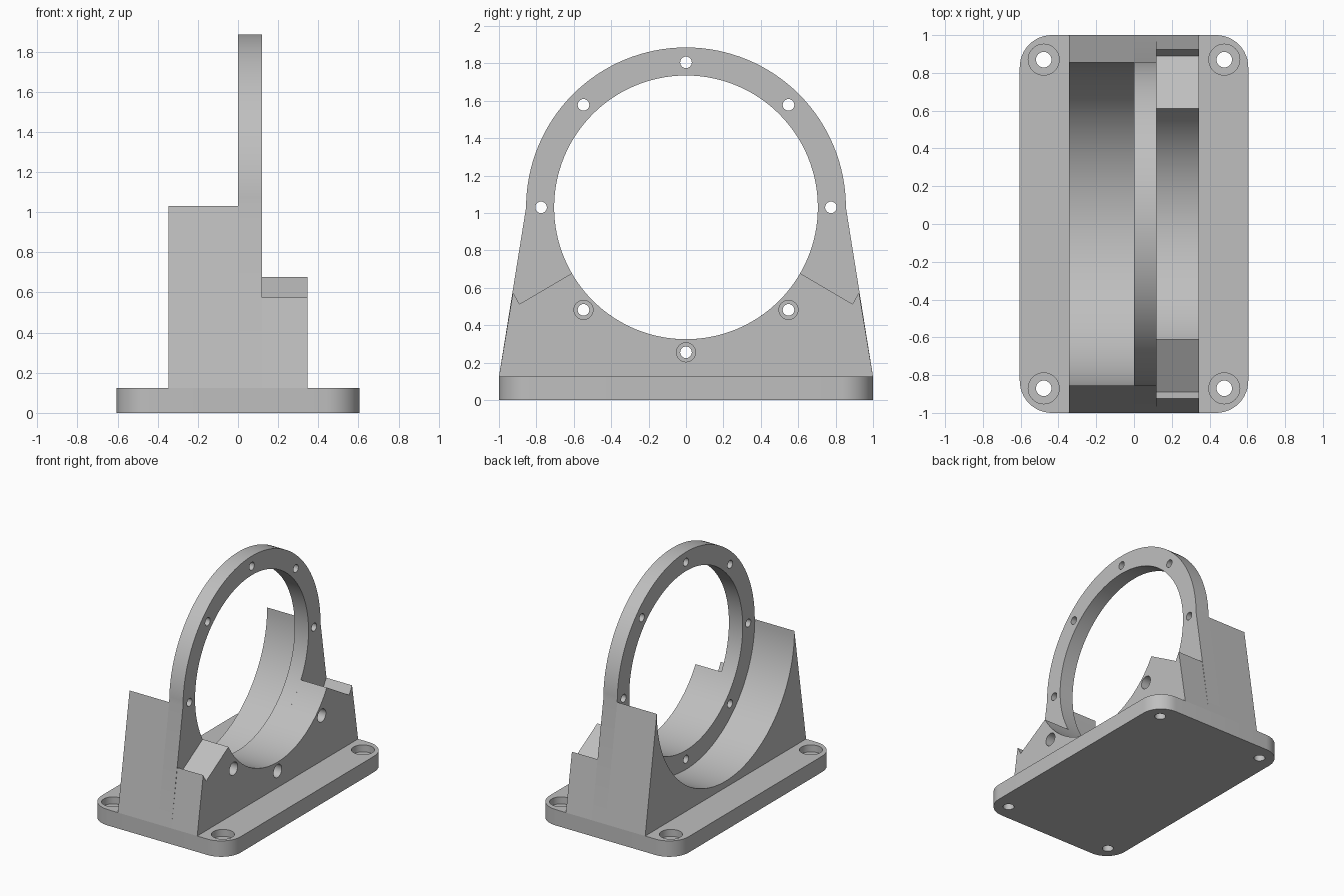
import bpy, bmesh
from math import sin, cos, radians
from mathutils import Matrix, Vector

if "Cube" in bpy.data.objects:
    bpy.data.objects.remove(bpy.data.objects["Cube"])

AXIS_Z, R_BORE, R_RING, R_BOLTS = 1.03, 0.705, 0.855, 0.775
BASE_TOP, X_REAR, X_RING, X_FRONT = 0.125, -0.345, 0.12, 0.345

grey = bpy.data.materials.new("machined grey")
grey.use_nodes = True
colour = (0.52, 0.52, 0.52, 1)
grey.diffuse_color = colour
grey.node_tree.nodes["Principled BSDF"].inputs["Base Color"].default_value = colour


def arc(cx, cy, r, start, end, steps):
    """Points along an arc, angles in degrees."""
    angles = [radians(start + (end - start) * i / steps) for i in range(steps + 1)]
    return [(cx + r * cos(a), cy + r * sin(a)) for a in angles]


def link(name, bm):
    bmesh.ops.recalc_face_normals(bm, faces=bm.faces)
    mesh = bpy.data.meshes.new(name)
    bm.to_mesh(mesh)
    bm.free()
    mesh.materials.append(grey)
    obj = bpy.data.objects.new(name, mesh)
    bpy.context.collection.objects.link(obj)
    return obj


def extrude(name, points, axis, low, high):
    """Extrude an outline along x (points are y, z) or z (points are x, y)."""
    bm = bmesh.new()
    place = (lambda p: (low, *p)) if axis == "X" else (lambda p: (*p, low))
    face = bm.faces.new([bm.verts.new(place(p)) for p in points])
    grown = bmesh.ops.extrude_face_region(bm, geom=[face])["geom"]
    shift = Vector((high - low, 0, 0) if axis == "X" else (0, 0, high - low))
    bmesh.ops.translate(bm, vec=shift, verts=[g for g in grown if isinstance(g, bmesh.types.BMVert)])
    return link(name, bm)


def drill(target, centre, radius, depth, axis, sides=32):
    """Cut a round hole centred on a point, then discard the cutter."""
    bm = bmesh.new()
    turn = Matrix.Rotation(radians(90), 4, "Y") if axis == "X" else Matrix()
    bmesh.ops.create_cone(bm, cap_ends=True, segments=sides, radius1=radius, radius2=radius,
                          depth=depth, matrix=Matrix.Translation(centre) @ turn)
    cutter = link("hole_cutter", bm)
    cutter.hide_render = True
    mod = target.modifiers.new("hole", "BOOLEAN")
    mod.operation, mod.solver, mod.object = "DIFFERENCE", "EXACT", cutter
    bpy.context.view_layer.objects.active = target
    bpy.ops.object.modifier_apply(modifier=mod.name)
    bpy.data.objects.remove(cutter)


# Base plate with rounded corners and counterbored bolt holes
outline = []
for sx, sy, start in ((1, 1, 0), (-1, 1, 90), (-1, -1, 180), (1, -1, 270)):
    outline += arc(sx * 0.435, sy * 0.83, 0.17, start, start + 90, 12)
base = extrude("base_plate", outline, "Z", 0, BASE_TOP)
for sx in (-1, 1):
    for sy in (-1, 1):
        drill(base, (sx * 0.478, sy * 0.87, 0.06), 0.041, 0.4, "Z")
        drill(base, (sx * 0.478, sy * 0.87, BASE_TOP), 0.082, 0.11, "Z")

# Tall ring plate on a tapered foot
foot = [(-1, BASE_TOP), (1, BASE_TOP)]
ring = extrude("ring_plate", foot + arc(0, AXIS_Z, R_RING, 0, 180, 64), "X", 0, X_RING)
drill(ring, (X_RING / 2, 0, AXIS_Z), R_BORE, 0.5, "X", 128)

# Rear cradle, open half bore as wide as the ring
cradle = extrude("rear_cradle", foot + arc(0, AXIS_Z, R_RING, 0, -180, 64), "X", X_REAR, 0)

# Front support with a notched shoulder on each side
notch = [(0.925, 0.575), (0.89, 0.513)]
support = extrude("front_support",
                  foot + notch + arc(0, AXIS_Z, R_BORE, -30, -150, 48)
                  + [(-y, z) for y, z in reversed(notch)], "X", X_RING, X_FRONT)

# Bolt circle, with wide access holes through the front support
for i in range(8):
    a = radians(45 * i)
    y, z = R_BOLTS * cos(a), AXIS_Z + R_BOLTS * sin(a)
    drill(ring, (X_RING / 2, y, z), 0.031, 0.4, "X")
    if i > 4:
        drill(support, ((X_RING + X_FRONT) / 2, y, z), 0.051, 0.5, "X")

for part in (base, ring, cradle, support):
    bpy.ops.object.select_all(action="DESELECT")
    part.select_set(True)
    bpy.context.view_layer.objects.active = part
    bpy.ops.object.shade_smooth_by_angle(angle=radians(30))
